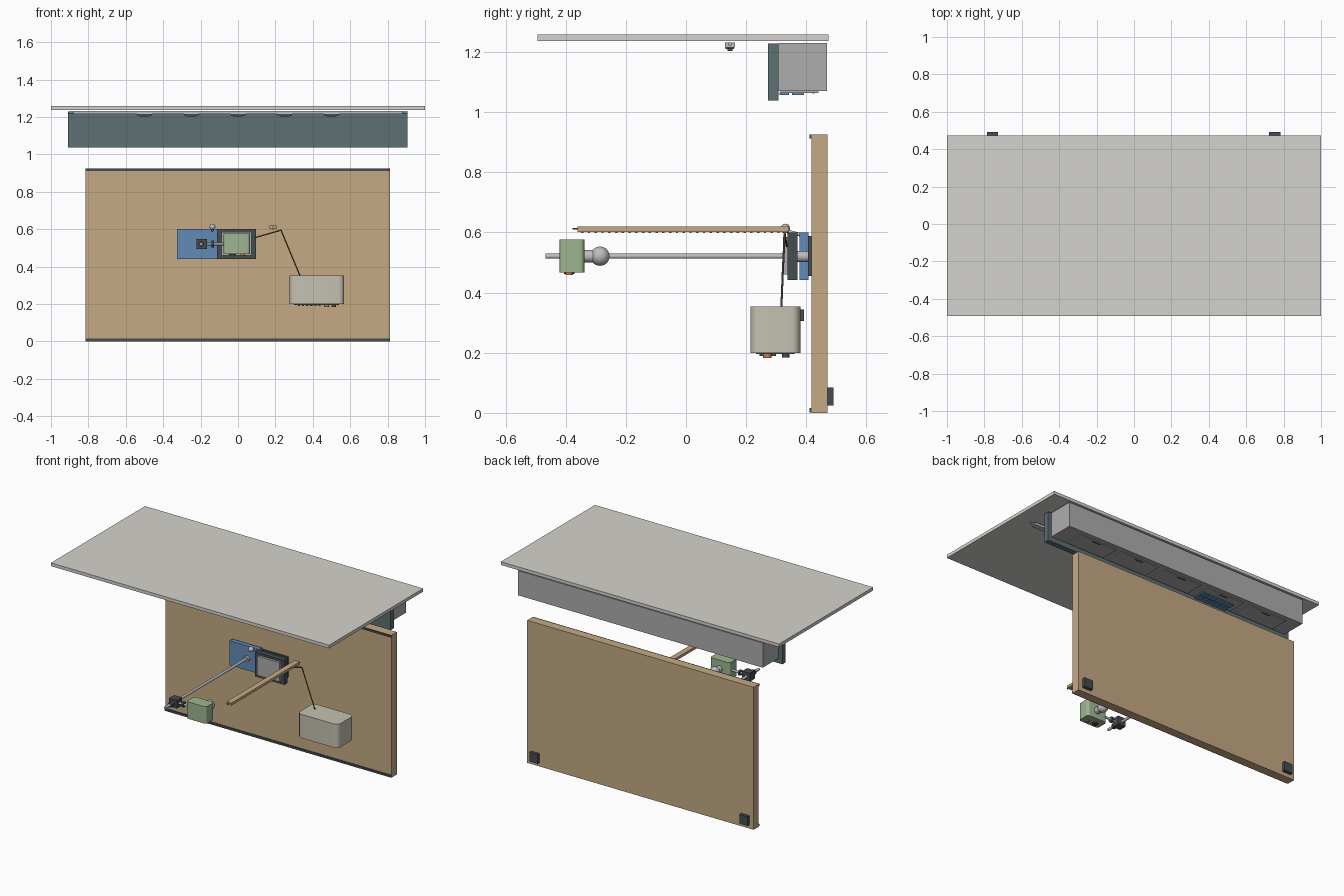
import bpy, bmesh, math
from mathutils import Vector

def mat(name, c):
    m = bpy.data.materials.new(name)
    m.diffuse_color = (*c, 1)
    return m

WOOD = mat("wood", (0.56, 0.40, 0.23))
TEAL = mat("slate_teal", (0.11, 0.16, 0.17))
DARK = mat("dark_plastic", (0.06, 0.075, 0.08))
BLUE = mat("blue", (0.12, 0.26, 0.48))
GREEN = mat("sage_green", (0.34, 0.47, 0.28))
IVORY = mat("ivory", (0.56, 0.54, 0.44))
TOP = mat("warm_white", (0.66, 0.65, 0.61))
ORANGE = mat("orange", (0.6, 0.2, 0.08))
CORD = mat("cord", (0.16, 0.12, 0.07))
STEEL = mat("steel", (0.5, 0.51, 0.53))
GREY = mat("grey", (0.42, 0.42, 0.43))

def finish(bm, name, m, smooth=False):
    bmesh.ops.recalc_face_normals(bm, faces=bm.faces)
    me = bpy.data.meshes.new(name)
    bm.to_mesh(me)
    bm.free()
    o = bpy.data.objects.new(name, me)
    bpy.context.collection.objects.link(o)
    me.materials.append(m)
    if smooth:
        bpy.ops.object.select_all(action='DESELECT')
        o.select_set(True)
        bpy.context.view_layer.objects.active = o
        bpy.ops.object.shade_smooth_by_angle(angle=math.radians(35))
    return o

def box(name, x, y, z, m, r=0):
    """Box from three (min, max) ranges; r rounds the vertical edges."""
    bm = bmesh.new()
    bmesh.ops.create_cube(bm, size=1)
    for v in bm.verts:
        v.co = Vector([(a + b) / 2 + c * (b - a) for c, (a, b) in zip(v.co, (x, y, z))])
    if r:
        es = [e for e in bm.edges if abs(e.verts[0].co.z - e.verts[1].co.z) > 1e-5]
        bmesh.ops.bevel(bm, geom=es, offset=r, segments=6, profile=0.5, affect='EDGES')
    return finish(bm, name, m, r > 0)

def rod(name, a, b, r, m, seg=20):
    a, b = Vector(a), Vector(b)
    bm = bmesh.new()
    bmesh.ops.create_cone(bm, cap_ends=True, segments=seg, radius1=r, radius2=r, depth=(b - a).length)
    rot = (b - a).to_track_quat('Z', 'Y')
    for v in bm.verts:
        v.co = rot @ v.co + (a + b) / 2
    return finish(bm, name, m, True)

def ball(name, c, r, m):
    bm = bmesh.new()
    bmesh.ops.create_uvsphere(bm, u_segments=24, v_segments=14, radius=r)
    bmesh.ops.translate(bm, verts=bm.verts, vec=c)
    return finish(bm, name, m, True)

# Ceiling slab
box("ceiling_slab", (-1, 1), (-0.493, 0.473), (1.237, 1.258), TOP)

# Wall panel with edge rails and rear feet
box("wall_panel", (-0.815, 0.813), (0.417, 0.47), (0, 0.926), WOOD)
for n, z in (("bottom", 0.002), ("top", 0.912)):
    box(n + "_rail", (-0.815, 0.813), (0.41, 0.418), (z, z + 0.014), DARK)
for x in (-0.757, 0.753):
    box("rear_bracket", (x - 0.03, x + 0.03), (0.469, 0.491), (0.025, 0.085), DARK)

# Overhead housing and its front door
box("overhead_housing", (-0.88, 0.88), (0.307, 0.468), (1.07, 1.23), GREY)
box("overhead_door", (-0.908, 0.906), (0.273, 0.307), (1.038, 1.228), TEAL)
for i in range(5):
    x = -0.64 + 0.32 * i
    box("underside_panel", (x - 0.14, x + 0.14), (0.315, 0.44), (1.064, 1.071), GREY)
    box("panel_latch", (x - 0.03, x + 0.03), (0.42, 0.427), (1.062, 1.065), DARK)
for i in range(4):
    x = -0.40 + 0.06 * i
    for y in ((0.311, 0.342), (0.353, 0.393)):
        box("blue_key", (x - 0.025, x + 0.025), y, (1.057, 1.065), BLUE)

# Ceiling light strip
box("light_strip", (-0.88, 0.88), (0.129, 0.163), (1.215, 1.231), STEEL)
rod("light_strip_core", (-0.905, 0.146, 1.226), (0.905, 0.146, 1.226), 0.006, STEEL)
for i in range(5):
    x = -0.5 + 0.25 * i
    box("lamp_base", (x - 0.04, x + 0.04), (0.132, 0.16), (1.209, 1.216), DARK)
    box("lamp_lens", (x - 0.025, x + 0.025), (0.138, 0.154), (1.203, 1.21), DARK)

# Blue mounting plate and dark framed display
box("wall_mount", (-0.30, 0.07), (0.406, 0.418), (0.455, 0.588), DARK)
box("blue_plate", (-0.326, -0.113), (0.377, 0.407), (0.442, 0.60), BLUE)
rod("display_boss", (-0.01, 0.36, 0.52), (-0.01, 0.41, 0.52), 0.018, STEEL)
box("display_frame", (-0.113, 0.097), (0.337, 0.37), (0.441, 0.60), DARK)
box("display_screen", (-0.088, 0.072), (0.322, 0.338), (0.46, 0.585), GREY)
ball("plate_knob", (-0.137, 0.33, 0.613), 0.016, STEEL)
rod("knob_stem", (-0.137, 0.33, 0.605), (-0.137, 0.39, 0.59), 0.006, STEEL)

# Long support rod, clamp and cross rod
rod("support_rod", (-0.197, -0.467, 0.521), (-0.197, 0.385, 0.521), 0.0085, STEEL)
rod("rod_flange", (-0.197, 0.36, 0.521), (-0.197, 0.38, 0.521), 0.018, STEEL)
box("rod_clamp", (-0.222, -0.166), (-0.39, -0.34), (0.495, 0.549), DARK)
rod("clamp_screw", (-0.197, -0.42, 0.521), (-0.197, -0.34, 0.521), 0.016, DARK)
rod("cross_rod", (-0.17, -0.365, 0.521), (-0.07, -0.365, 0.521), 0.007, STEEL)
rod("cross_collar", (-0.141, -0.365, 0.521), (-0.129, -0.365, 0.521), 0.018, DARK)

# Green sensor head with ball joint
box("sensor_head", (-0.077, 0.064), (-0.42, -0.338), (0.467, 0.577), GREEN, 0.015)
rod("ball_neck", (-0.005, -0.34, 0.521), (-0.005, -0.30, 0.521), 0.021, STEEL)
ball("ball_joint", (-0.005, -0.286, 0.521), 0.032, STEEL)
rod("sensor_button", (0.025, -0.388, 0.459), (0.025, -0.388, 0.469), 0.012, ORANGE)
rod("sensor_lens", (-0.03, -0.388, 0.461), (-0.03, -0.388, 0.469), 0.018, DARK)

# Wooden bar with pegs underneath
box("wooden_bar", (0.169, 0.205), (-0.36, 0.342), (0.602, 0.619), WOOD)
rod("bar_tip", (0.187, -0.378, 0.612), (0.187, -0.35, 0.612), 0.003, CORD, 8)
for i in range(30):
    y = -0.345 + i * 0.0225
    rod("bar_peg", (0.187, y, 0.598), (0.187, y, 0.604), 0.004, WOOD, 8)

# Cord from display to control box
cord = [(0.09, 0.335, 0.555), (0.23, 0.328, 0.595), (0.28, 0.322, 0.475), (0.332, 0.317, 0.35)]
for a, b in zip(cord, cord[1:]):
    rod("cord", a, b, 0.0035, CORD, 10)

# Control box with mount, vent and knobs
box("control_box", (0.276, 0.568), (0.214, 0.38), (0.199, 0.353), IVORY, 0.03)
box("control_box_mount", (0.35, 0.50), (0.378, 0.393), (0.305, 0.344), DARK)
box("vent_plate", (0.30, 0.54), (0.232, 0.36), (0.195, 0.2), DARK, 0.02)
for i in range(6):
    x = 0.32 + 0.022 * i
    box("vent_slat", (x, x + 0.012), (0.245, 0.30), (0.189, 0.196), DARK)
rod("orange_knob", (0.473, 0.27, 0.183), (0.473, 0.27, 0.197), 0.014, ORANGE)
rod("dark_knob", (0.512, 0.332, 0.184), (0.512, 0.332, 0.197), 0.012, DARK)
